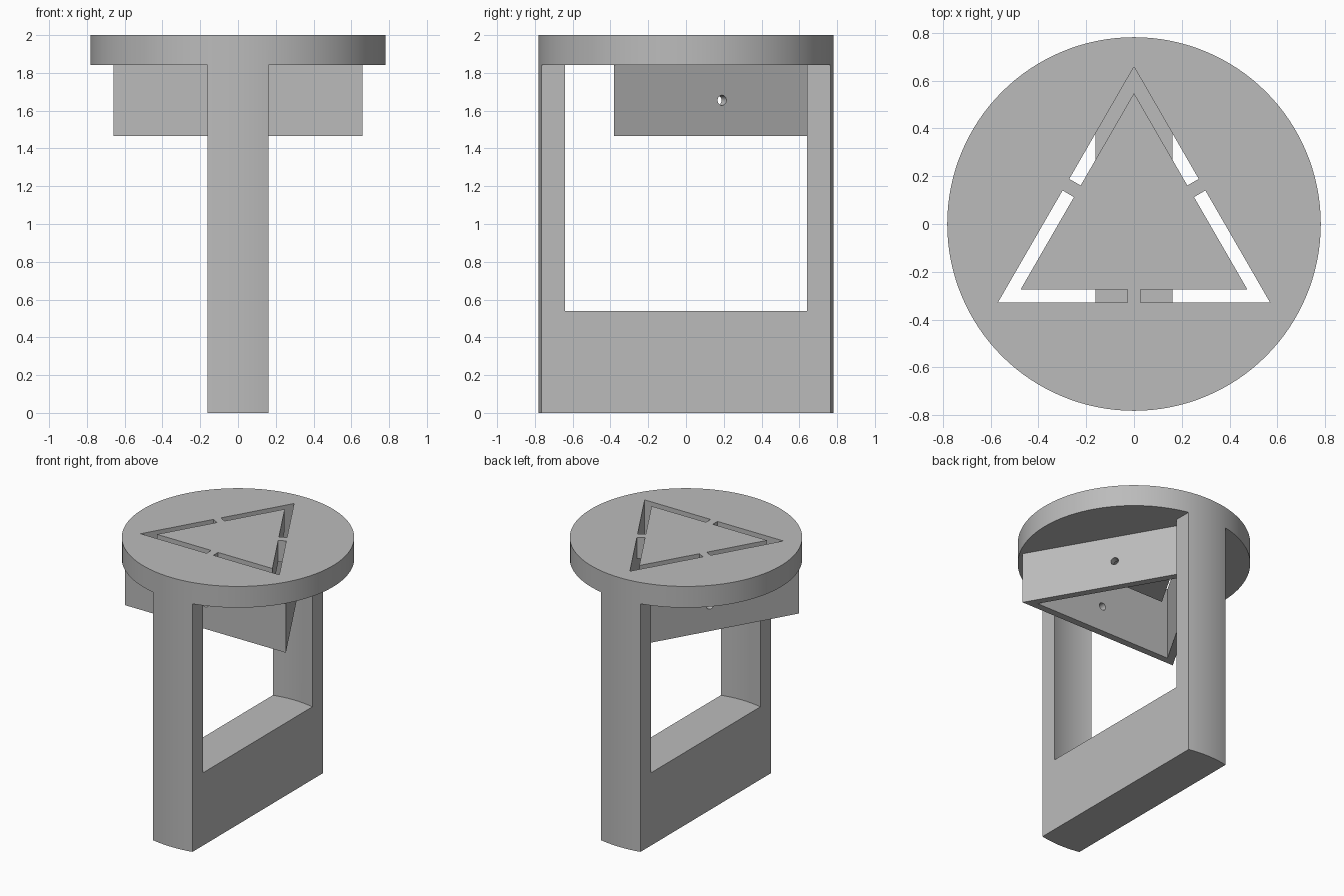
import bpy, bmesh, math
from math import sin, cos, radians
from mathutils import Matrix, Vector

cube = bpy.data.objects.get("Cube")
if cube:
    bpy.data.objects.remove(cube, do_unlink=True)

GREY = (0.5, 0.5, 0.5, 1)
mat = bpy.data.materials.new("plain grey")
mat.use_nodes = True
mat.diffuse_color = GREY
mat.node_tree.nodes["Principled BSDF"].inputs["Base Color"].default_value = GREY

RADIUS, HALF_THICK = 0.782, 0.162
DISC_Z, TOP = 1.842, 2.0
SILL_Z, TUBE_Z, HOLE_Z = 0.54, 1.465, 1.655


def prism(name, outline, z0, z1):
    """Extrude a counter-clockwise outline from z0 to z1."""
    bm = bmesh.new()
    face = bm.faces.new([bm.verts.new((x, y, z0)) for x, y in outline])
    ext = bmesh.ops.extrude_face_region(bm, geom=[face])
    verts = [v for v in ext["geom"] if isinstance(v, bmesh.types.BMVert)]
    bmesh.ops.translate(bm, verts=verts, vec=(0, 0, z1 - z0))
    bmesh.ops.recalc_face_normals(bm, faces=bm.faces)
    mesh = bpy.data.meshes.new(name)
    bm.to_mesh(mesh)
    bm.free()
    mesh.materials.append(mat)
    obj = bpy.data.objects.new(name, mesh)
    bpy.context.collection.objects.link(obj)
    return obj


def ring(radius, sides, start=0.0):
    angles = [radians(start + 360 * i / sides) for i in range(sides)]
    return [(radius * cos(a), radius * sin(a)) for a in angles]


def combine(target, tool, operation):
    """Apply a boolean and discard the helper."""
    tool.hide_render = True
    mod = target.modifiers.new(operation, "BOOLEAN")
    mod.operation, mod.solver, mod.object = operation, "EXACT", tool
    bpy.context.view_layer.objects.active = target
    bpy.ops.object.modifier_apply(modifier=mod.name)
    bpy.data.objects.remove(tool, do_unlink=True)


# Round blank cut down to a top disc on a flat upright slab
body = prism("stamp_body", ring(RADIUS, 128), 0, TOP)
for side in (-1, 1):
    a, b = sorted((side * HALF_THICK, side))
    combine(body, prism("side_cutter", [(a, -1), (b, -1), (b, 1), (a, 1)], -0.1, DISC_Z), "DIFFERENCE")

# Window through the slab with curved inner leg faces
combine(body, prism("window_cutter", ring(0.66, 128), SILL_Z, DISC_Z), "DIFFERENCE")

# Hollow triangular tube hanging below the disc
combine(body, prism("triangle_tube", ring(0.762, 3, 90), TUBE_Z, DISC_Z + 0.06), "UNION")
combine(body, prism("tube_cutter", ring(0.658, 3, 90), TUBE_Z - 0.1, DISC_Z), "DIFFERENCE")

# Chevron slots through the disc, leaving a bridge at each side's middle
OUTER, INNER, GAP = 0.658, 0.548, 0.028
normal = Vector((cos(radians(30)), sin(radians(30))))
along = Vector((sin(radians(30)), -cos(radians(30))))
out_end = normal * OUTER / 2 - along * GAP
in_end = normal * INNER / 2 - along * GAP
chevron = [out_end, (0, OUTER), (-out_end.x, out_end.y),
           (-in_end.x, in_end.y), (0, INNER), in_end]
for turn in (0, 120, 240):
    slot = prism("slot_cutter", chevron, DISC_Z - 0.05, TOP + 0.1)
    slot.data.transform(Matrix.Rotation(radians(turn), 4, "Z"))
    combine(body, slot, "DIFFERENCE")

# Small round hole in the middle of each tube wall
for turn in (30, 150, 270):
    hole = prism("hole_cutter", ring(0.027, 24), 0.2, 0.5)
    hole.data.transform(Matrix.Translation((0, 0, HOLE_Z))
                        @ Matrix.Rotation(radians(turn), 4, "Z")
                        @ Matrix.Rotation(radians(90), 4, "Y"))
    combine(body, hole, "DIFFERENCE")

# Smooth curves, crisp edges
bpy.ops.object.select_all(action="DESELECT")
body.select_set(True)
bpy.context.view_layer.objects.active = body
bpy.ops.object.shade_smooth_by_angle(angle=radians(30))
